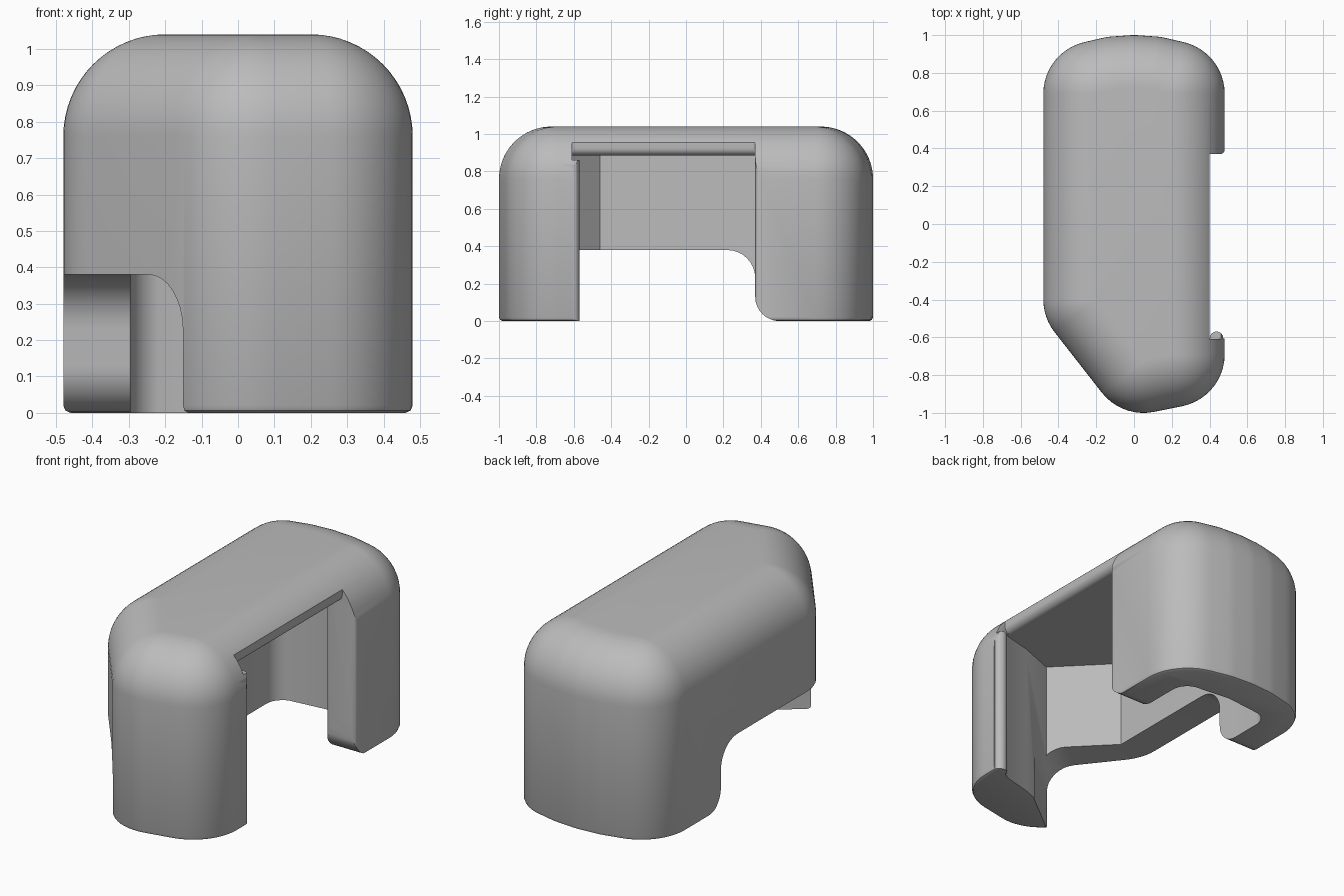
import bpy, bmesh, math
from mathutils import Vector, Matrix

cube = bpy.data.objects.get("Cube")
if cube:
    bpy.data.objects.remove(cube, do_unlink=True)

grey = bpy.data.materials.new("plain grey")
grey.use_nodes = True
grey.diffuse_color = (0.5, 0.5, 0.5, 1)
grey.node_tree.nodes["Principled BSDF"].inputs["Base Color"].default_value = (0.5, 0.5, 0.5, 1)


def make_object(name, bm):
    bmesh.ops.recalc_face_normals(bm, faces=bm.faces)
    mesh = bpy.data.meshes.new(name)
    bm.to_mesh(mesh)
    bm.free()
    mesh.materials.append(grey)
    obj = bpy.data.objects.new(name, mesh)
    bpy.context.collection.objects.link(obj)
    return obj


def prism(name, points, depth, matrix):
    """Extrude a 2D profile along local z, then place it."""
    bm = bmesh.new()
    rings = [[bm.verts.new(matrix @ Vector((a, b, d))) for a, b in points] for d in depth]
    n = len(points)
    for i in range(n):
        j = (i + 1) % n
        bm.faces.new((rings[0][i], rings[0][j], rings[1][j], rings[1][i]))
    bm.faces.new(rings[0])
    bm.faces.new(rings[1])
    return make_object(name, bm)


def axes(u, v, w, origin=(0, 0, 0)):
    m = Matrix((u, v, w)).transposed().to_4x4()
    m.translation = origin
    return m


def arc(cx, cy, r, start, end, steps=8):
    return [(cx + r * math.cos(math.radians(start + (end - start) * i / steps)),
             cy + r * math.sin(math.radians(start + (end - start) * i / steps)))
            for i in range(steps + 1)]


def grown_outline(core, radius):
    """Counter-clockwise core polygon pushed outwards with round corners."""
    out = []
    for i, p in enumerate(core):
        into = Vector(p) - Vector(core[i - 1])
        away = Vector(core[(i + 1) % len(core)]) - Vector(p)
        first = math.atan2(-into.x, into.y)
        turn = (math.atan2(-away.x, away.y) - first) % (2 * math.pi)
        steps = max(2, math.ceil(turn / 0.13))
        for k in range(steps + 1):
            t = first + turn * k / steps
            out.append((p[0] + radius * math.cos(t), p[1] + radius * math.sin(t)))
    return out


# Rounded outer body: stacked outlines with a soft foot and a domed rim
R = 0.28
core = [(-0.2, -0.4), (0.05, -0.72), (0.2, -0.69), (0.2, 0.69),
        (0.1, 0.713), (0, 0.72), (-0.1, 0.713), (-0.2, 0.69)]
layers = [(R - 0.02, 0), (R - 0.006, 0.006), (R, 0.02)]
layers += [(R * math.cos(math.pi * k / 32), 0.76 + R * math.sin(math.pi * k / 32)) for k in range(17)]
bm = bmesh.new()
rings = [[bm.verts.new((x, y, z)) for x, y in grown_outline(core, r)] for r, z in layers]
count = len(rings[0])
for low, high in zip(rings, rings[1:]):
    for i in range(count):
        j = (i + 1) % count
        bm.faces.new((low[i], low[j], high[j], high[i]))
bm.faces.new(rings[0])
bm.faces.new(rings[-1])
bmesh.ops.remove_doubles(bm, verts=bm.verts, dist=0.0005)
body = make_object("cover_shell", bm)

upright = axes((1, 0, 0), (0, 1, 0), (0, 0, 1))
along_x = axes((0, 1, 0), (0, 0, 1), (1, 0, 0))
along_y = axes((1, 0, 0), (0, 0, 1), (0, -1, 0))

# Hollow inside, open on the left, with rounded ends on both side tabs
inside = [(-0.295, -0.46), (-0.01, -0.75), (0.2, -0.67), (0.36, -0.63), (0.395, -0.61)]
inside += arc(0.437, -0.605, 0.036, 180, 0)
inside += [(0.7, -0.605), (0.7, 0.4), (0.48, 0.395)]
inside += arc(0.455, 0.395, 0.025, 0, -90, 4) + arc(0.32, 0.395, 0.025, -90, -180, 4)
inside += arc(0.195, 0.68, 0.1, 0, 75, 6) + [(0, 0.8)] + arc(-0.195, 0.68, 0.1, 105, 180, 6)
cavity = prism("cavity_cutter", inside, (-0.2, 0.885), upright)

# Soft lower edge of the roof above the side opening
lip = [(0.34, 0.86), (0.34, 0.885)] + arc(0.36, 0.925, 0.04, -90, 0, 6)
lip += [(0.4, 1.2), (0.7, 1.2), (0.7, 0.86)]
roof_lip = prism("roof_edge_cutter", lip, (-0.37, 0.61), along_y)

# Low arch through the right wall and the lower corners of the back tabs
arch = [(-0.44, -0.1), (-0.44, 0.38)] + arc(0.22, 0.23, 0.15, 90, 0)
arch += arc(0.5, 0.13, 0.13, 180, 270) + [(0.5, -0.1)]
side_arch = prism("side_arch_cutter", arch, (-1, 1), along_x)

# The arch carries on around the slanted front wall
slant = Vector((0.25, -0.32, 0)).normalized()
outward = Vector((slant.y, -slant.x, 0))
front = [(-0.3, -0.1), (-0.3, 0.38)] + arc(0.285, 0.23, 0.15, 90, 0) + [(0.435, -0.1)]
front_arch = prism("front_arch_cutter", front, (-0.06, 0.7),
                   axes(slant, (0, 0, 1), outward, (-0.2, -0.4, 0)))

cutters = (cavity, roof_lip, side_arch, front_arch)
for cutter in cutters:
    mod = body.modifiers.new(cutter.name, "BOOLEAN")
    mod.operation = "DIFFERENCE"
    mod.solver = "EXACT"
    mod.object = cutter

# Bake the cuts, drop the cutters and shade smoothly
bpy.context.view_layer.update()
final = bpy.data.meshes.new_from_object(body.evaluated_get(bpy.context.evaluated_depsgraph_get()))
body.modifiers.clear()
body.data = final
for cutter in cutters:
    bpy.data.objects.remove(cutter, do_unlink=True)
bpy.ops.object.select_all(action="DESELECT")
body.select_set(True)
bpy.context.view_layer.objects.active = body
bpy.ops.object.shade_smooth_by_angle(angle=math.radians(35))
